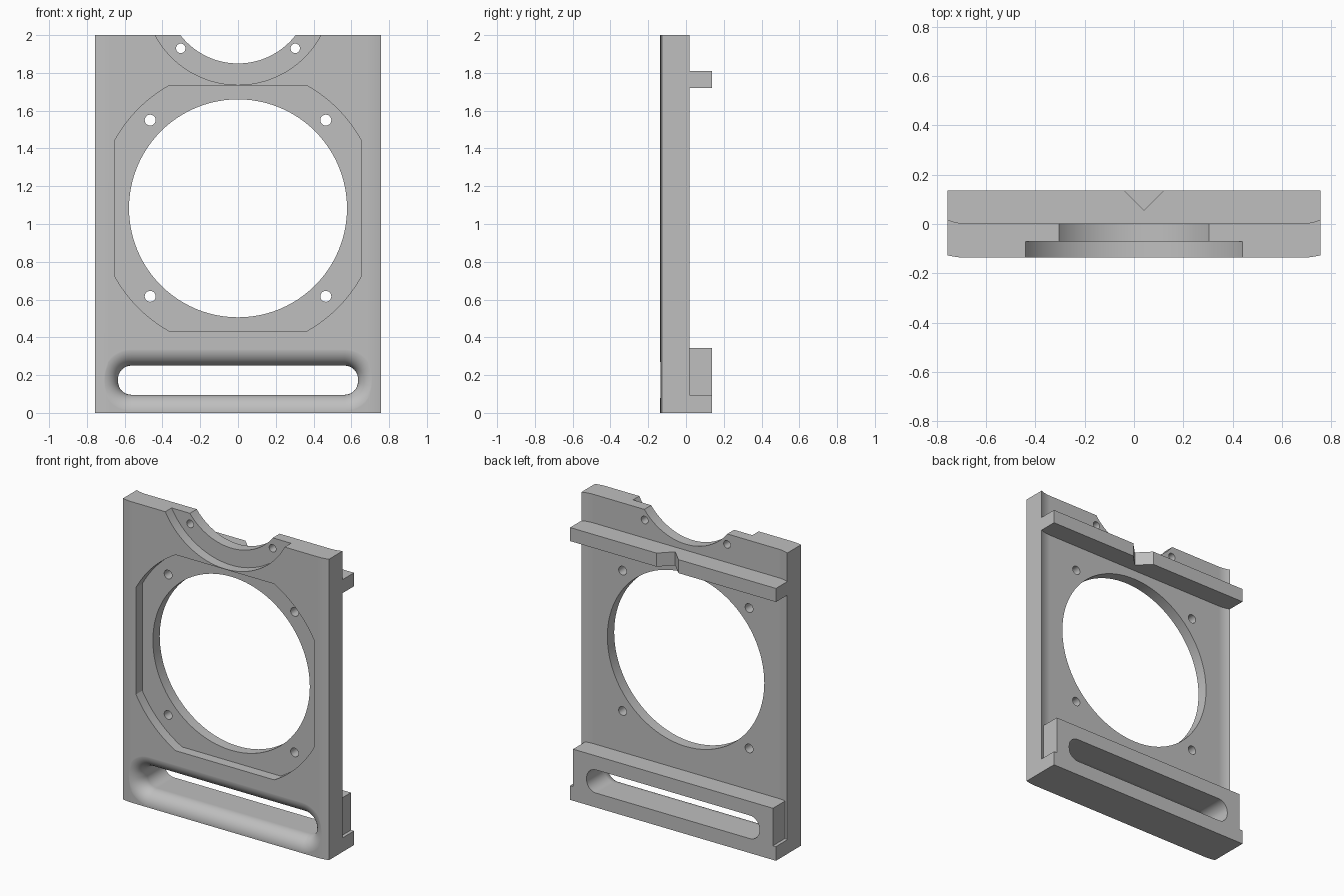
import bpy, bmesh, math

if "Cube" in bpy.data.objects:
    bpy.data.objects.remove(bpy.data.objects["Cube"])

FRONT, BACK, HALF_W = -0.1365, 0.002, 0.757
RECESS_Y = -0.07


def make_object(name, rings):
    """Closed solid lofted through rings with equal point counts."""
    bm = bmesh.new()
    loops = [[bm.verts.new(p) for p in ring] for ring in rings]
    n = len(loops[0])
    for a, b in zip(loops, loops[1:]):
        for i in range(n):
            bm.faces.new((a[i], a[(i + 1) % n], b[(i + 1) % n], b[i]))
    bm.faces.new(loops[0])
    bm.faces.new(loops[-1])
    bmesh.ops.recalc_face_normals(bm, faces=bm.faces)
    mesh = bpy.data.meshes.new(name)
    bm.to_mesh(mesh)
    bm.free()
    obj = bpy.data.objects.new(name, mesh)
    bpy.context.collection.objects.link(obj)
    return obj


def prism_y(name, pts, lo, hi):
    return make_object(name, [[(x, y, z) for x, z in pts] for y in (lo, hi)])


def prism_z(name, pts, lo, hi):
    return make_object(name, [[(x, y, z) for x, y in pts] for z in (lo, hi)])


def box(name, half_w, y0, y1, z0, z1):
    return prism_z(name, [(-half_w, y0), (half_w, y0), (half_w, y1), (-half_w, y1)], z0, z1)


def circle(cx, cz, r, n):
    return [(cx + r * math.cos(2 * math.pi * i / n),
             cz + r * math.sin(2 * math.pi * i / n)) for i in range(n)]


def combine(target, tool, operation):
    mod = target.modifiers.new("boolean", 'BOOLEAN')
    mod.operation, mod.solver, mod.object = operation, 'EXACT', tool
    bpy.context.view_layer.objects.active = target
    bpy.ops.object.modifier_apply(modifier=mod.name)
    bpy.data.objects.remove(tool)


# Plate: both faces bend gently backwards near the side edges
def bend(x, amount):
    t = max(0.0, (abs(x) - 0.68) / (HALF_W - 0.68))
    return amount * t * t


edge = [0.68 + (HALF_W - 0.68) * i / 8 for i in range(9)]
xs = [-x for x in reversed(edge)] + edge
profile = [(x, FRONT + bend(x, 0.010)) for x in xs]
profile += [(x, BACK + bend(x, 0.016)) for x in reversed(xs)]
plate = prism_z("mounting_plate", profile, 0, 2)

# Rear rail, ledge and slot block
for part in (box("top_rail", HALF_W, -0.03, 0.1365, 1.72, 1.81),
             box("base_ledge", HALF_W, -0.03, 0.1365, 0, 0.094),
             box("slot_block", 0.735, -0.04, 0.1365, 0.04, 0.343)):
    combine(plate, part, 'UNION')

# Slot with a rounded-over front rim
R = 0.09


def slot_ring(y, offset, steps=10):
    r, ring = 0.07, []
    for k, (sx, sz) in enumerate(((1, 1), (-1, 1), (-1, -1), (1, -1))):
        for i in range(steps + 1):
            a = math.pi / 2 * (k + i / steps)
            ring.append((sx * (0.635 - r) + (r + offset) * math.cos(a), y,
                         0.173 + sz * (0.077 - r) + (r + offset) * math.sin(a)))
    return ring


angles = [math.pi / 2 * i / 14 for i in range(15)]
rings = [slot_ring(0.3, 0)]
rings += [slot_ring(FRONT - 0.0002 + R - R * math.sin(a), R * (1 - math.cos(a))) for a in angles]
rings.append(slot_ring(FRONT - 0.1, R))
combine(plate, make_object("slot_cutter", rings), 'DIFFERENCE')

# Front recess around the large opening: a box with rounded corners
CZ, OPEN_R, REC_R, REC_X, REC_Z = 1.083, 0.577, 0.745, 0.655, 0.651
a0, a1 = math.acos(REC_X / REC_R), math.asin(REC_Z / REC_R)
recess = []
for q in range(4):
    lo, hi = (a0, a1) if q % 2 == 0 else (math.pi / 2 - a1, math.pi / 2 - a0)
    for i in range(13):
        a = q * math.pi / 2 + lo + (hi - lo) * i / 12
        recess.append((REC_R * math.cos(a), CZ + REC_R * math.sin(a)))

cutters = [
    prism_y("recess_cutter", recess, -0.4, RECESS_Y),
    prism_y("opening_cutter", circle(0, CZ, OPEN_R, 96), -0.4, 0.4),
    # Half-open cutout at the top edge with a stepped front
    prism_y("top_step_cutter", circle(0, 2.235, 0.498, 128), -0.4, RECESS_Y),
    prism_y("top_cutout_cutter", circle(0, 2.235, 0.385, 128), -0.4, 0.4),
    # V notch in the rear rail
    prism_z("notch_cutter", [(0.04, 0.056), (0.184, 0.2), (-0.104, 0.2)], 1.6, 1.9),
]
# Screw holes, mirrored left and right
for x, z, r in ((0.303, 1.93, 0.025), (0.465, 1.55, 0.029), (0.465, 0.617, 0.029)):
    for side in (-1, 1):
        cutters.append(prism_y("screw_cutter", circle(side * x, z, r, 24), -0.4, 0.4))
for cutter in cutters:
    combine(plate, cutter, 'DIFFERENCE')

# Finish: one grey material, smooth curves with crisp edges
grey = bpy.data.materials.new("plain grey")
grey.diffuse_color = (0.52, 0.52, 0.52, 1)
grey.use_nodes = True
grey.node_tree.nodes["Principled BSDF"].inputs["Base Color"].default_value = grey.diffuse_color
plate.data.materials.clear()
plate.data.materials.append(grey)
for poly in plate.data.polygons:
    poly.material_index = 0
bpy.ops.object.select_all(action='DESELECT')
plate.select_set(True)
bpy.context.view_layer.objects.active = plate
bpy.ops.object.shade_smooth_by_angle(angle=math.radians(25))
weighted = plate.modifiers.new("weighted_normals", 'WEIGHTED_NORMAL')
weighted.keep_sharp = True
